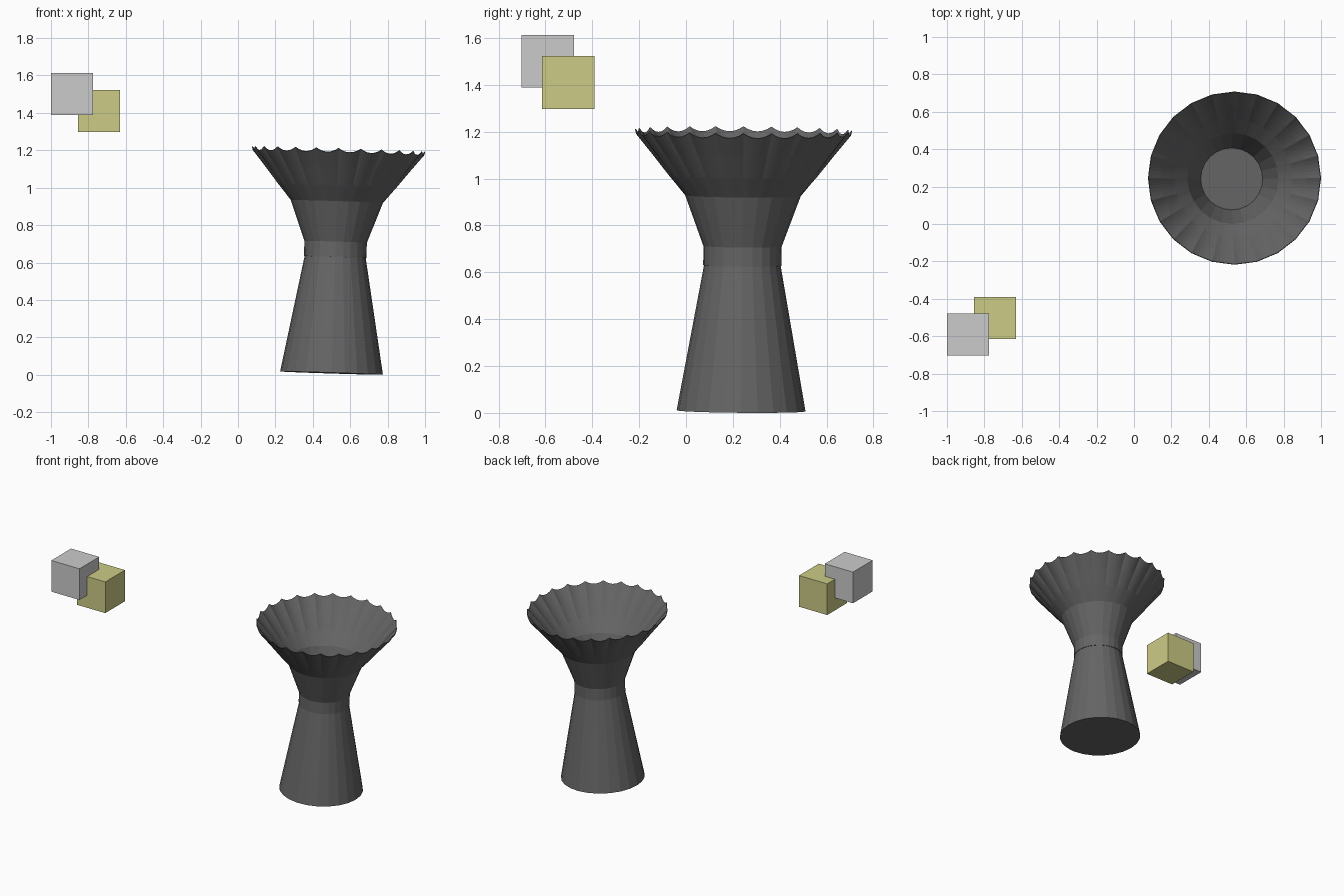
import bpy
import bmesh
import math
from mathutils import Matrix

SIDES = 24       # facets of the stand, flutes of the bowl
STEPS = 6        # divisions across one flute

cube = bpy.data.objects.get("Cube")
if cube:
    bpy.data.objects.remove(cube, do_unlink=True)


def make_material(name, colour):
    mat = bpy.data.materials.new(name)
    mat.use_nodes = True
    mat.diffuse_color = (*colour, 1)
    bsdf = mat.node_tree.nodes["Principled BSDF"]
    bsdf.inputs["Base Color"].default_value = (*colour, 1)
    bsdf.inputs["Roughness"].default_value = 0.8
    return mat


dark_grey = make_material("dark grey", (0.13, 0.13, 0.13))
light_grey = make_material("light grey", (0.6, 0.6, 0.6))
olive = make_material("olive", (0.6, 0.6, 0.24))

# The whole vase leans slightly to one side
lean = (Matrix.Translation((0.5, 0.235, 0.009))
        @ Matrix.Rotation(math.radians(1.8), 4, 'Y')
        @ Matrix.Rotation(math.radians(-0.5), 4, 'X'))


def finish(name, bm, mat, matrix=None):
    bmesh.ops.recalc_face_normals(bm, faces=bm.faces)
    mesh = bpy.data.meshes.new(name)
    bm.to_mesh(mesh)
    bm.free()
    mesh.materials.append(mat)
    obj = bpy.data.objects.new(name, mesh)
    bpy.context.collection.objects.link(obj)
    if matrix:
        obj.matrix_world = matrix
    return obj


def frustum(name, r_low, r_high, z_low, z_high):
    bm = bmesh.new()
    bmesh.ops.create_cone(
        bm, cap_ends=True, segments=SIDES, radius1=r_low, radius2=r_high,
        depth=z_high - z_low,
        matrix=Matrix.Translation((0, 0, (z_low + z_high) / 2)))
    return finish(name, bm, dark_grey, lean)


def flute_ring(bm, radius, z, sag):
    """Ring with straight chords in plan, sagging between the cusps."""
    ring = []
    for i in range(SIDES * STEPS):
        k, s = divmod(i, STEPS)
        t = s / STEPS
        a, b = (2 * math.pi * n / SIDES for n in (k, k + 1))
        x = radius * (math.cos(a) * (1 - t) + math.cos(b) * t)
        y = radius * (math.sin(a) * (1 - t) + math.sin(b) * t)
        ring.append(bm.verts.new((x, y, z - sag * 4 * t * (1 - t))))
    return ring


# Stand and collar
frustum("stand", 0.275, 0.16, 0, 0.64)
frustum("collar", 0.167, 0.167, 0.62, 0.71)

# Bowl: plain throat, then flutes that deepen towards the scalloped rim
bm = bmesh.new()
profile = [(0.162, 0.70, 0), (0.243, 0.92, 0), (0.315, 1.01, 0.008),
           (0.39, 1.11, 0.015), (0.46, 1.2, 0.021)]
rings = [flute_ring(bm, *p) for p in profile]
for low, high in zip(rings, rings[1:]):
    for i in range(len(low)):
        j = (i + 1) % len(low)
        bm.faces.new((low[i], low[j], high[j], high[i]))
bowl = finish("fluted_bowl", bm, dark_grey, lean)
wall = bowl.modifiers.new("thin wall", 'SOLIDIFY')
wall.thickness = 0.004
wall.offset = -1


# Two overlapping floating blocks
def block(name, centre, mat):
    bm = bmesh.new()
    bmesh.ops.create_cube(bm, size=0.225, matrix=Matrix.Translation(centre))
    finish(name, bm, mat)


block("grey_block", (-0.8875, -0.59, 1.5), light_grey)
block("olive_block", (-0.743, -0.502, 1.41), olive)
